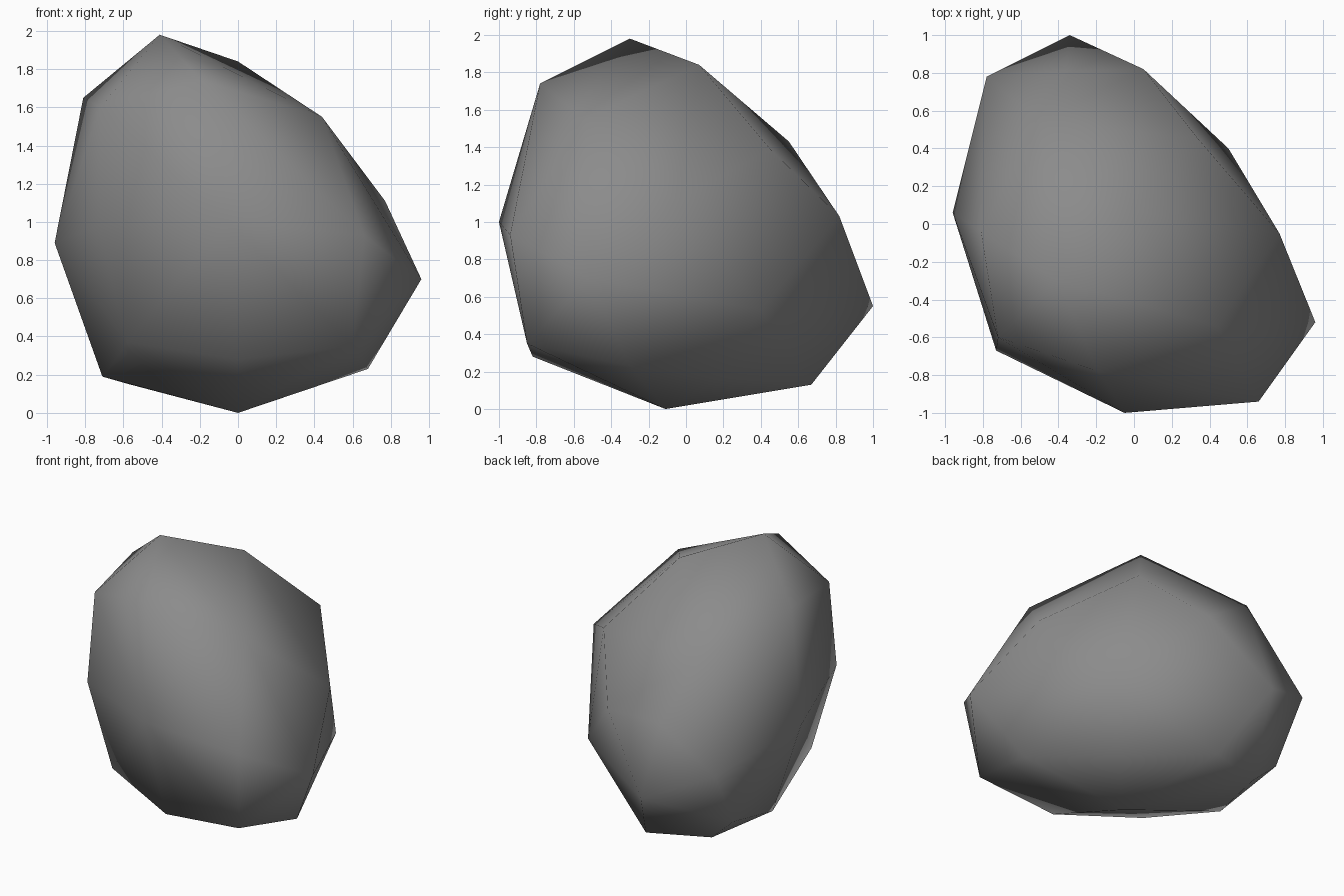
import bpy
import bmesh

if "Cube" in bpy.data.objects:
    bpy.data.objects.remove(bpy.data.objects["Cube"])

# Corner points of the boulder, grouped by height
crown = [(-.41, -.30, 1.98), (0, .07, 1.84), (-.19, -.78, 1.74), (-.81, -.04, 1.65),
         (-.72, -.60, 1.60), (.44, -.54, 1.55), (-.50, .55, 1.43), (.34, .45, 1.39)]
waist = [(.77, -.05, 1.11), (.05, .82, 1.03), (-.36, .81, 1.02), (-.05, -1.0, 1.0),
         (-.73, -.67, .98), (.66, -.94, .93), (-.96, .06, .89), (.96, -.52, .70),
         (-.78, .78, .74)]
base = [(-.34, 1.0, .55), (.50, .40, .53), (-.58, -.60, .37), (.60, -.85, .35),
        (-.755, .54, .32), (0, -.82, .28), (.68, -.30, .23), (-.71, .03, .19),
        (-.15, .67, .13), (-.57, .52, .15), (.30, .20, .16), (0, -.11, 0)]

# Wrap a skin round the points
bm = bmesh.new()
for p in crown + waist + base:
    bm.verts.new(p)
bmesh.ops.convex_hull(bm, input=bm.verts[:])
loose = [v for v in bm.verts if not v.link_faces]
bmesh.ops.delete(bm, geom=loose, context='VERTS')
bmesh.ops.recalc_face_normals(bm, faces=bm.faces[:])
for f in bm.faces:
    f.smooth = True

mesh = bpy.data.meshes.new("boulder")
bm.to_mesh(mesh)
bm.free()

# One plain stone grey
stone = bpy.data.materials.new("stone grey")
stone.diffuse_color = (.26, .26, .26, 1)
stone.use_nodes = True
stone.node_tree.nodes["Principled BSDF"].inputs["Base Color"].default_value = stone.diffuse_color
mesh.materials.append(stone)

boulder = bpy.data.objects.new("boulder", mesh)
bpy.context.collection.objects.link(boulder)
